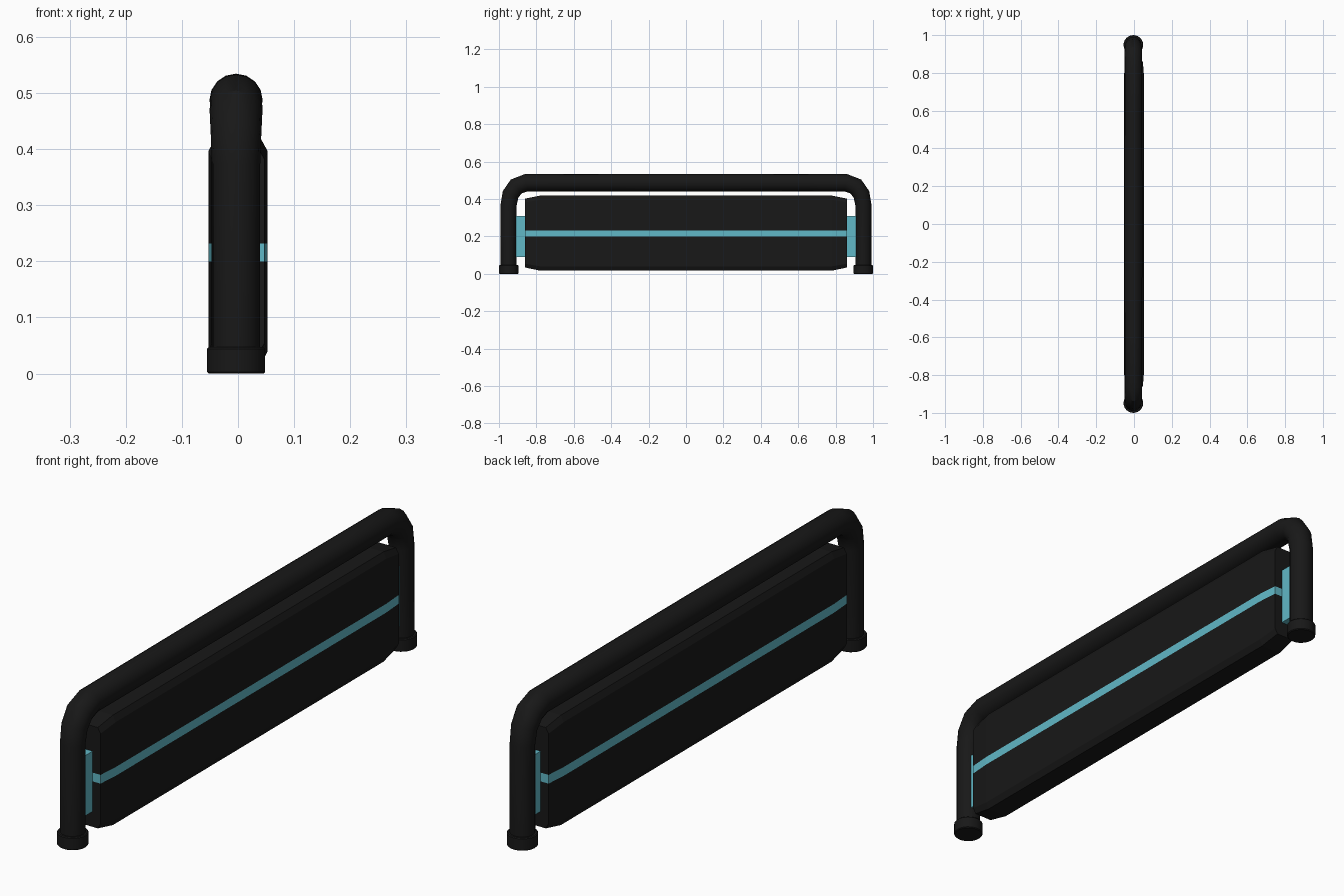
import bpy, bmesh

if "Cube" in bpy.data.objects:
    bpy.data.objects.remove(bpy.data.objects["Cube"])

CX = -0.0035   # tube centre line in x
LEG_Y = 0.948


def material(name, rgb):
    m = bpy.data.materials.new(name)
    m.diffuse_color = (*rgb, 1)
    m.use_nodes = True
    m.node_tree.nodes["Principled BSDF"].inputs["Base Color"].default_value = m.diffuse_color
    return m


black = material("black", (0.009, 0.009, 0.009))
teal = material("teal", (0.12, 0.48, 0.57))


def smooth(obj):
    bpy.ops.object.select_all(action='DESELECT')
    obj.select_set(True)
    bpy.context.view_layer.objects.active = obj
    bpy.ops.object.shade_smooth_by_angle()


# Bent tube frame: half path (y, z, radius), mirrored across the centre
half = [(-LEG_Y, 0.01, 0.043), (-LEG_Y, 0.37, 0.043), (-0.938, 0.425, 0.045),
        (-0.908, 0.467, 0.047), (-0.855, 0.487, 0.0465), (-0.6, 0.487, 0.0465),
        (-0.13, 0.487, 0.0475)]
path = half + [(-y, z, r) for y, z, r in reversed(half)]
curve = bpy.data.curves.new("tube_frame", 'CURVE')
curve.dimensions = '3D'
curve.bevel_depth = 1.0
curve.bevel_resolution = 6
curve.use_fill_caps = True
curve.twist_mode = 'MINIMUM'
spline = curve.splines.new('POLY')
spline.points.add(len(path) - 1)
for p, (y, z, r) in zip(spline.points, path):
    p.co = (CX, y, z, 1)
    p.radius = r
frame = bpy.data.objects.new("tube_frame", curve)
bpy.context.collection.objects.link(frame)
bpy.context.view_layer.objects.active = frame
frame.select_set(True)
bpy.ops.object.convert(target='MESH')
frame = bpy.context.object
frame.data.materials.clear()
frame.data.materials.append(black)
smooth(frame)

for side, label in ((-1, "front"), (1, "back")):
    # Foot caps
    bpy.ops.mesh.primitive_cylinder_add(vertices=24, radius=0.052, depth=0.047,
                                        location=(CX, side * LEG_Y, 0.0235))
    foot = bpy.context.object
    foot.name = label + "_foot_cap"
    foot.data.materials.append(black)
    bevel = foot.modifiers.new("bevel", 'BEVEL')
    bevel.width = 0.003
    bevel.segments = 1
    smooth(foot)

    # Plates joining the panel to the legs
    bpy.ops.mesh.primitive_cube_add(size=1, location=(0, side * 0.884, 0.2))
    plate = bpy.context.object
    plate.name = label + "_mounting_plate"
    plate.scale = (0.03, 0.06, 0.22)
    plate.data.materials.append(teal)

# Chamfered panel lofted from four sections; the middle band is the stripe
mid = [(0.041, 0.017), (0.053, 0.04), (0.053, 0.2),
       (0.053, 0.232), (0.053, 0.396), (0.041, 0.418)]
end = [(0.036, 0.034), (0.047, 0.054), (0.047, 0.2),
       (0.047, 0.232), (0.047, 0.382), (0.036, 0.402)]
STRIPE = 2
bm = bmesh.new()
rings = []
for y, section in ((-0.86, end), (-0.78, mid), (0.78, mid), (0.86, end)):
    rings.append([[bm.verts.new((s * x, y, z)) for x, z in section] for s in (-1, 1)])
levels = len(mid)
for a, b in zip(rings, rings[1:]):
    for s in (0, 1):
        for i in range(levels - 1):
            f = bm.faces.new((a[s][i], b[s][i], b[s][i + 1], a[s][i + 1]))
            f.material_index = int(i == STRIPE)
    for i in (0, levels - 1):
        bm.faces.new((a[0][i], a[1][i], b[1][i], b[0][i]))
for left, right in (rings[0], rings[-1]):
    for i in range(levels - 1):
        f = bm.faces.new((left[i], right[i], right[i + 1], left[i + 1]))
        f.material_index = int(i == STRIPE)
bmesh.ops.recalc_face_normals(bm, faces=bm.faces)
mesh = bpy.data.meshes.new("striped_panel")
bm.to_mesh(mesh)
bm.free()
mesh.materials.append(black)
mesh.materials.append(teal)
bpy.context.collection.objects.link(bpy.data.objects.new("striped_panel", mesh))
